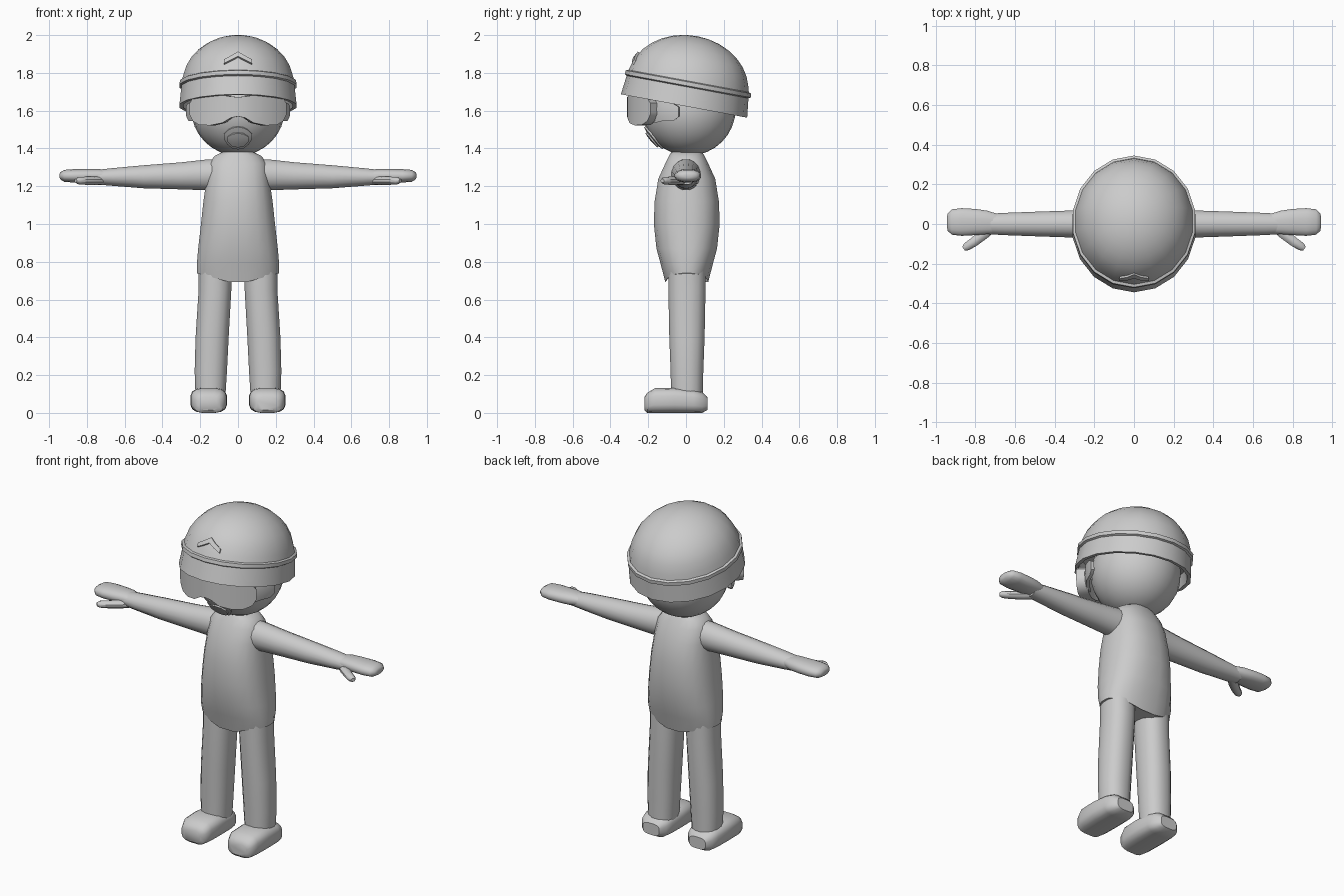
import bpy, bmesh
from math import pi, sin, cos, sqrt, radians
from mathutils import Vector, Matrix

cube = bpy.data.objects.get("Cube")
if cube:
    bpy.data.objects.remove(cube, do_unlink=True)

grey = bpy.data.materials.new("plain_grey")
grey.use_nodes = True
GREY = (0.6, 0.6, 0.6, 1)
grey.diffuse_color = GREY
grey.node_tree.nodes["Principled BSDF"].inputs["Base Color"].default_value = GREY


def finish(name, bm, mirror=False, angle=40):
    """Turn a bmesh into a smooth grey object, optionally mirrored to the other side."""
    bmesh.ops.recalc_face_normals(bm, faces=bm.faces)
    mesh = bpy.data.meshes.new(name)
    bm.to_mesh(mesh)
    bm.free()
    mesh.materials.append(grey)
    mesh.shade_smooth()
    mesh.set_sharp_from_angle(angle=radians(angle))
    obj = bpy.data.objects.new(name, mesh)
    bpy.context.scene.collection.objects.link(obj)
    if mirror:
        obj.modifiers.new("Mirror", 'MIRROR')
    return obj


def loft(bm, rings, u, v, power=2.0, sides=16):
    """Skin rounded rings given as (centre, radius along u, radius along v)."""
    u, v = Vector(u), Vector(v)
    loops = []
    for centre, ru, rv in rings:
        loop = []
        for i in range(sides):
            a = 2 * pi * (i + 0.5) / sides
            c, s = cos(a), sin(a)
            cu = abs(c) ** (2 / power) * (1 if c > 0 else -1)
            sv = abs(s) ** (2 / power) * (1 if s > 0 else -1)
            loop.append(bm.verts.new(Vector(centre) + u * ru * cu + v * rv * sv))
        loops.append(loop)
    for a, b in zip(loops, loops[1:]):
        for i in range(sides):
            j = (i + 1) % sides
            bm.faces.new((a[i], a[j], b[j], b[i]))
    bm.faces.new(loops[0])
    bm.faces.new(loops[-1])


def panel(name, columns, surface, thickness, mirror=False, rows=4):
    """Curved plate: columns are (u, low z, high z), laid onto a surface function."""
    bm = bmesh.new()
    grid = [[bm.verts.new(surface(u, lo + (hi - lo) * r / rows)) for r in range(rows + 1)]
            for u, lo, hi in columns]
    for a, b in zip(grid, grid[1:]):
        for r in range(rows):
            bm.faces.new((a[r], b[r], b[r + 1], a[r + 1]))
    bmesh.ops.recalc_face_normals(bm, faces=bm.faces)
    bmesh.ops.solidify(bm, geom=bm.faces[:], thickness=thickness)
    return finish(name, bm, mirror)


def both_sides(half):
    """Extend columns listed from the centre outwards to the whole width."""
    return [(-u, lo, hi) for u, lo, hi in reversed(half[1:])] + half


X, Y, Z = (1, 0, 0), (0, 1, 0), (0, 0, 1)

# Torso with a hem that dips towards the middle
bm = bmesh.new()
torso = [(0.74, 0.22, 0.115), (0.79, 0.22, 0.14), (0.87, 0.213, 0.162), (1.0, 0.198, 0.176),
         (1.12, 0.185, 0.172), (1.24, 0.168, 0.152), (1.32, 0.157, 0.115),
         (1.36, 0.125, 0.095), (1.385, 0.075, 0.08)]
loft(bm, [((0, 0.004, z), rx, ry) for z, rx, ry in torso], X, Y, 2.4, 20)
for vert in bm.verts:
    if vert.co.z < 0.75:
        vert.co.z -= 0.06 * (1 - abs(vert.co.x) / 0.22)
finish("torso", bm)

# Neck
bm = bmesh.new()
loft(bm, [((0, 0.005, z), 0.075, 0.075) for z in (1.3, 1.42)], X, Y)
finish("neck", bm)

# Arms
bm = bmesh.new()
arm = [(0.12, 1.26, 0.08, 0.085), (0.165, 1.26, 0.075, 0.083), (0.3, 1.255, 0.07, 0.073),
       (0.5, 1.25, 0.063, 0.062), (0.66, 1.249, 0.057, 0.048), (0.74, 1.248, 0.052, 0.04)]
loft(bm, [((x, 0, z), ry, rz) for x, z, ry, rz in arm], Y, Z)
finish("arms", bm, True)

# Hands with thumbs
bm = bmesh.new()
hand = [(0.69, 0.002, 0.05, 0.03), (0.74, 0.008, 0.06, 0.037), (0.8, 0.01, 0.067, 0.037),
        (0.87, 0.01, 0.071, 0.036), (0.92, 0.01, 0.065, 0.032), (0.94, 0.01, 0.045, 0.02),
        (0.945, 0.01, 0.02, 0.01)]
loft(bm, [((x, y, 1.255), ry, rz) for x, y, ry, rz in hand], Y, Z, 2.3)
thumb = [(0.7, 0.0, 0.025), (0.75, -0.045, 0.028), (0.81, -0.092, 0.025),
         (0.845, -0.115, 0.022), (0.86, -0.125, 0.012)]
loft(bm, [((x, y, 1.229), r, r * 0.85) for x, y, r in thumb], (0.6, 0.8, 0), Z, sides=10)
finish("hands", bm, True)

# Legs
bm = bmesh.new()
leg = [(0.8, 0.12, 0.09, 0.1), (0.65, 0.122, 0.088, 0.1), (0.4, 0.137, 0.089, 0.095),
       (0.22, 0.144, 0.087, 0.088), (0.08, 0.146, 0.08, 0.085)]
loft(bm, [((x, 0.005, z), rx, ry) for z, x, rx, ry in leg], X, Y, 2.3)
finish("legs", bm, True)

# Shoes
bm = bmesh.new()
shoe = [(-0.22, 0.055, 0.035), (-0.205, 0.08, 0.054), (-0.165, 0.095, 0.066),
        (-0.06, 0.098, 0.067), (0.04, 0.094, 0.062), (0.085, 0.083, 0.056), (0.113, 0.055, 0.035)]
loft(bm, [((0.155, y, 0.004 + max(rz, 0.05)), rx, rz) for y, rx, rz in shoe], X, Z, 3.2)
low = min(v.co.z for v in bm.verts)
for vert in bm.verts:
    vert.co.z -= low
finish("shoes", bm, True)

# Head
HEAD, R = Vector((0, 0.015, 1.61)), 0.248
bm = bmesh.new()
bmesh.ops.create_uvsphere(bm, u_segments=24, v_segments=16, radius=R,
                          matrix=Matrix.Translation(HEAD))
finish("head", bm)

# Helmet: tilted dome, raised band and hollow brim
TILT = Matrix.Translation((0, 0.01, 1.735)) @ Matrix.Rotation(radians(-10.5), 4, 'X') \
    @ Matrix.Diagonal((0.925, 1, 1, 1))
DOME, HIGH = 0.322, 0.264
profile = [(DOME * cos(a), HIGH * sin(a)) for a in (radians(90 - 11.25 * i) for i in range(8))]
profile += [(0.324, 0.022), (0.338, 0.017), (0.339, -0.004), (0.328, -0.01),
            (0.34, -0.112), (0.318, -0.112), (0.295, -0.05), (0.2, -0.03)]
bm = bmesh.new()
verts = [bm.verts.new((0, r, z)) for r, z in profile]
edges = [bm.edges.new(pair) for pair in zip(verts, verts[1:])]
bmesh.ops.spin(bm, geom=verts + edges, cent=(0, 0, 0), axis=Z, angle=2 * pi, steps=18,
               use_merge=True)
bmesh.ops.remove_doubles(bm, verts=bm.verts, dist=0.0005)
bm.transform(TILT)
finish("helmet", bm, angle=35)


# Chevron badge laid onto the dome
def on_dome(u, z):
    c = TILT.inverted() @ Vector((0, 0, z))
    down = TILT.inverted().to_3x3() @ Vector((0, -1, 0))
    start = c + TILT.inverted().to_3x3() @ Vector((u, 0, 0))
    scale = Vector((1 / DOME, 1 / DOME, 1 / HIGH))
    p, d = start * scale, down * scale
    t = (-p.dot(d) + sqrt(p.dot(d) ** 2 - d.dot(d) * (p.dot(p) - 1))) / d.dot(d)
    return TILT @ (start + down * t) + Vector((0, -0.009, 0.003))


panel("chevron", both_sides([(0, 1.885, 1.91), (0.035, 1.867, 1.89), (0.075, 1.847, 1.868)]),
      on_dome, 0.012, rows=1)

# Goggles: frame, bulging lens and side straps
frame = both_sides([(0, 1.57, 1.672), (0.03, 1.562, 1.675), (0.065, 1.535, 1.682),
                    (0.12, 1.522, 1.684), (0.17, 1.525, 1.678), (0.2, 1.545, 1.665),
                    (0.215, 1.58, 1.64)])
lens = both_sides([(0, 1.59, 1.65), (0.03, 1.58, 1.652), (0.065, 1.556, 1.658),
                   (0.12, 1.546, 1.66), (0.165, 1.55, 1.655), (0.185, 1.566, 1.645),
                   (0.197, 1.59, 1.625)])
panel("goggle_frame", frame, lambda u, z: (u, -0.252 + 2.3 * u * u, z), -0.06)
panel("goggle_lens", lens,
      lambda u, z: (u, -0.271 + 2.3 * u * u + 4 * (z - 1.603) ** 2, z), -0.03, rows=6)


def on_head(lift, side=False):
    def place(u, z):
        if side:
            return (sqrt((R + lift) ** 2 - (u - HEAD.y) ** 2 - (z - HEAD.z) ** 2), u, z)
        return (u, HEAD.y - sqrt((R + lift) ** 2 - u * u - (z - HEAD.z) ** 2), z)
    return place


panel("goggle_straps", [(-0.19, 1.54, 1.67), (-0.15, 1.54, 1.67), (-0.11, 1.55, 1.645),
                        (-0.06, 1.55, 1.635), (-0.035, 1.57, 1.62)],
      on_head(0.014, True), -0.02, True)

# Mouth guard with a raised centre
panel("mouth_guard", both_sides([(0, 1.395, 1.513), (0.03, 1.4, 1.508), (0.055, 1.42, 1.495),
                                 (0.075, 1.45, 1.475)]), on_head(0.008), -0.016)
panel("mouth_guard_centre", both_sides([(0, 1.405, 1.48), (0.03, 1.41, 1.476),
                                        (0.055, 1.435, 1.46)]), on_head(0.016), -0.016)
